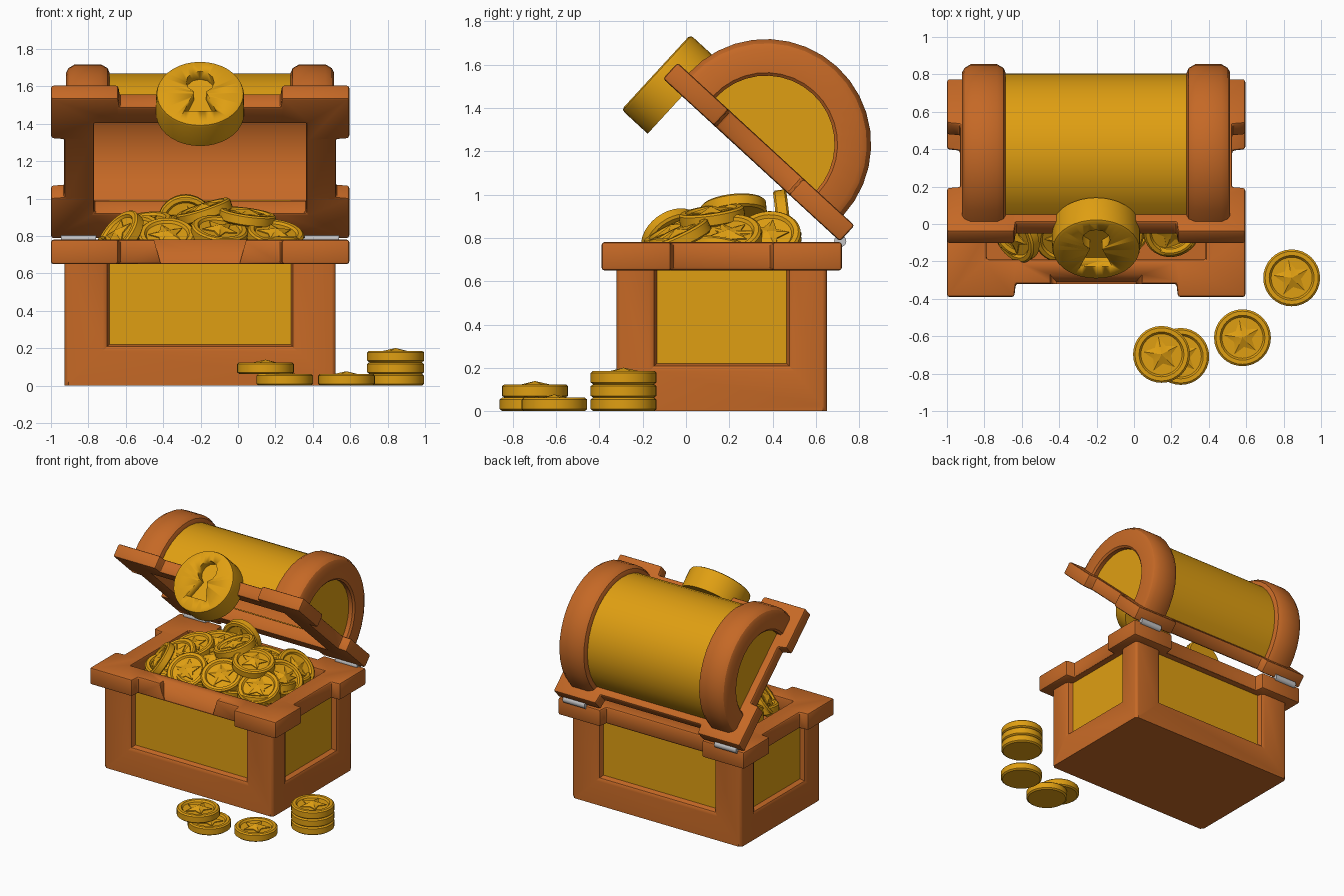
import bpy, bmesh, math, random
from mathutils import Matrix, Vector

if "Cube" in bpy.data.objects:
    bpy.data.objects.remove(bpy.data.objects["Cube"])

random.seed(4)


def material(name, rgb):
    m = bpy.data.materials.new(name)
    m.diffuse_color = (*rgb, 1)
    m.use_nodes = True
    m.node_tree.nodes["Principled BSDF"].inputs["Base Color"].default_value = m.diffuse_color
    return m


WOOD = material("orange_wood", (0.56, 0.14, 0.019))
GOLD = material("gold", (0.74, 0.345, 0.006))
STEEL = material("light_steel", (0.55, 0.55, 0.56))

CX, CY = -0.2025, 0.165                       # chest centre
BASE = Matrix.Translation((CX, 0, 0))
# Lid parts are modelled closed, then swung open about the hinge
OPEN = (Matrix.Translation((CX, 0.707, 0.787)) @ Matrix.Rotation(math.radians(-42.6), 4, 'X')
        @ Matrix.Translation((0, -0.715, -0.78)))


def finish(bm, name, mats, matrix=Matrix(), bevel=0.0):
    bmesh.ops.remove_doubles(bm, verts=bm.verts, dist=1e-5)
    bmesh.ops.recalc_face_normals(bm, faces=bm.faces)
    if bevel:
        sharp = [e for e in bm.edges if e.calc_face_angle(0) > 0.5]
        bmesh.ops.bevel(bm, geom=sharp, offset=bevel, segments=2, profile=0.5, affect='EDGES')
    for f in bm.faces:
        f.smooth = True
    for e in bm.edges:
        e.smooth = e.calc_face_angle(0) < math.radians(32)
    bm.transform(matrix)
    me = bpy.data.meshes.new(name)
    bm.to_mesh(me)
    bm.free()
    for m in mats:
        me.materials.append(m)
    ob = bpy.data.objects.new(name, me)
    bpy.context.collection.objects.link(ob)
    return ob


def revolve(bm, profile, segs, sweep=2 * math.pi):
    """Spin a closed (x, radius) profile around the X axis."""
    full = sweep > 6
    rings = []
    for i in range(segs if full else segs + 1):
        a = sweep * i / segs
        rings.append([bm.verts.new((x, r * math.cos(a), r * math.sin(a))) for x, r in profile])
    n = len(profile)
    for i in range(segs):
        p, q = rings[i], rings[(i + 1) % len(rings)]
        for j in range(n):
            k = (j + 1) % n
            if profile[j][1] == 0 and profile[k][1] == 0:
                continue
            bm.faces.new((p[j], p[k], q[k], q[j]))


def arch(name, profile, mat):
    bm = bmesh.new()
    revolve(bm, profile, 18, math.pi)
    return finish(bm, name, [mat], OPEN @ Matrix.Translation((0, CY, 0.88)))


def cut(target, cutter):
    cutter.hide_render = True
    cutter.display_type = 'WIRE'
    mod = target.modifiers.new("cut", 'BOOLEAN')
    mod.operation = 'DIFFERENCE'
    mod.solver = 'EXACT'
    mod.object = cutter
    # apply the cut so that the cutter can go
    dg = bpy.context.evaluated_depsgraph_get()
    me = bpy.data.meshes.new_from_object(target.evaluated_get(dg))
    target.modifiers.clear()
    target.data = me
    bpy.data.objects.remove(cutter)


def rim(name, z0, z1, iw, matrix):
    """Rectangular ring with protruding corner blocks."""
    hw, hd, ih, step = 0.7975, 0.555, 0.355, 0.07
    lx, ly = hw - 0.36, hd - 0.32
    quarter = [((lx - 0.008, hd - step), (lx - 0.008, ih)), ((lx, hd), (lx - 0.008, ih)),
               ((hw, hd), (iw, ih)),
               ((hw, ly), (iw, ly - 0.008)), ((hw - step, ly - 0.008), (iw, ly - 0.008))]
    pts = []
    for sx, sy in ((1, 1), (1, -1), (-1, -1), (-1, 1)):
        q = [tuple((sx * x, sy * y) for x, y in pair) for pair in quarter]
        pts += q if sx * sy > 0 else q[::-1]
    bm = bmesh.new()
    cols = [[bm.verts.new((p[0], p[1] + CY, z)) for p, z in
             ((o, z0), (o, z1), (i, z1), (i, z0))] for o, i in pts]
    for a, b in zip(cols, cols[1:] + cols[:1]):
        for j in range(4):
            k = (j + 1) % 4
            bm.faces.new((a[j], a[k], b[k], b[j]))
    return finish(bm, name, [WOOD], matrix, 0.013)


# Chest body: wooden frame with recessed gold panels on four sides
bm = bmesh.new()
HW, HD, TOP = 0.725, 0.485, 0.655
for turn in range(4):
    w, d, edge = (HW, HD, 0.24) if turn % 2 == 0 else (HD, HW, 0.185)
    rot = Matrix.Rotation(turn * math.pi / 2, 4, 'Z')
    steps = [(w, 0, 0)] + [(w - edge + g, 0.22 - g, dep)
                           for g, dep in ((0.035, 0), (0.012, 0.012), (0, 0.045))]
    loops = [[bm.verts.new(rot @ Vector((x, -d + dep, z)))
              for x, z in ((-s, TOP), (-s, low), (s, low), (s, TOP))] for s, low, dep in steps]
    for a, b in zip(loops, loops[1:]):
        for j in range(3):
            bm.faces.new((a[j], a[j + 1], b[j + 1], b[j]))
    bm.faces.new(loops[-1]).material_index = 1
for z in (0, TOP):
    bm.faces.new([bm.verts.new((x * HW, y * HD, z)) for x, y in ((-1, -1), (1, -1), (1, 1), (-1, 1))])
bmesh.ops.remove_doubles(bm, verts=bm.verts, dist=1e-5)
posts = [e for e in bm.edges if all(abs(v.co.x) > HW - 1e-4 and abs(v.co.y) > HD - 1e-4 for v in e.verts)
         and abs(e.verts[0].co.z - e.verts[1].co.z) > 0.5]
bmesh.ops.bevel(bm, geom=posts, offset=0.02, segments=3, profile=0.5, affect='EDGES')
finish(bm, "chest_body", [WOOD, GOLD], BASE @ Matrix.Translation((0, CY, 0)))

# Rim of the body, with a sloping notch for the lock
body_rim = rim("body_rim", 0.65, 0.78, 0.585, BASE)
bm = bmesh.new()
for z, w, y in ((0.80, 0.252, -0.263), (0.63, 0.205, -0.319)):
    for s in (-1, 1):
        bm.verts.new((s * w, y, z))
        bm.verts.new((s * w, -0.36, z))
bmesh.ops.convex_hull(bm, input=bm.verts)
cut(body_rim, finish(bm, "notch_cutter", [WOOD], BASE))

# Lid: rim, inner lining, gold barrel, end bands and end panels
rim("lid_rim", 0.78, 0.88, 0.567, OPEN)
arch("lid_lining", [(-0.6, 0), (-0.6, 0.41), (0.6, 0.41), (0.6, 0),
                    (0.567, 0), (0.567, 0.358), (-0.567, 0.358), (-0.567, 0)], WOOD)
arch("lid_barrel", [(-0.5, 0.405), (-0.5, 0.435), (0.5, 0.435), (0.5, 0.405)], GOLD)
band = [(0.484, 0.40), (0.484, 0.44), (0.495, 0.465), (0.53, 0.485), (0.67, 0.485),
        (0.704, 0.465), (0.717, 0.44), (0.717, 0.33), (0.705, 0.316), (0.61, 0.316), (0.61, 0.40)]
for side, s in (("left", -1), ("right", 1)):
    arch("lid_band_" + side, [(s * x, r) for x, r in band], WOOD)
    arch("lid_end_panel_" + side, [(s * 0.62, 0), (s * 0.62, 0.33), (s * 0.672, 0.33), (s * 0.672, 0)], GOLD)
    # Hinge pins at the back
    bm = bmesh.new()
    revolve(bm, [(-0.093, 0), (-0.093, 0.028), (0.093, 0.028), (0.093, 0)], 16)
    finish(bm, "hinge_" + side, [STEEL], BASE @ Matrix.Translation((s * 0.65, 0.712, 0.785)))

# Round lock with a keyhole
bm = bmesh.new()
revolve(bm, [(0, 0), (0, 0.235), (0.145, 0.235), (0.158, 0.231), (0.164, 0.219), (0.164, 0)], 36)
lock = finish(bm, "lock", [GOLD], OPEN @ Matrix.Translation((0, -0.27, 0.78)) @ Matrix.Rotation(-math.pi / 2, 4, 'Z'))
outline = [(0.075 * math.cos(math.radians(a)), 0.08 + 0.078 * math.sin(math.radians(a)))
           for a in range(-65, 246, 31)]
outline += [(-0.085, -0.13), (0.085, -0.13)]
bm = bmesh.new()
face = bm.faces.new([bm.verts.new((x, -0.37, 0.78 + z)) for x, z in outline])
ext = bmesh.ops.extrude_face_region(bm, geom=[face])
bmesh.ops.translate(bm, vec=(0, -0.12, 0), verts=[v for v in ext["geom"] if isinstance(v, bmesh.types.BMVert)])
if face.is_valid and len([f for f in bm.faces if len(f.verts) > 4]) < 2:
    bm.faces.new([v for v in bm.verts][:len(outline)])
cut(lock, finish(bm, "keyhole_cutter", [GOLD], OPEN))

# Coin: raised edge and a faceted star
bm = bmesh.new()
revolve(bm, [(-0.031, 0), (-0.031, 0.14), (-0.022, 0.152), (0.022, 0.152), (0.031, 0.142),
             (0.031, 0.12), (0.018, 0.11), (0.018, 0)], 32)
bm.transform(Matrix.Rotation(-math.pi / 2, 4, 'Y'))
star = []
for i in range(10):
    r, a = (0.098 if i % 2 == 0 else 0.05), math.radians(100 + 36 * i)
    star.append([bm.verts.new((r * math.cos(a), r * math.sin(a), z)) for z in (0.016, 0.024)])
peak = bm.verts.new((0, 0, 0.046))
for a, b in zip(star, star[1:] + star[:1]):
    bm.faces.new((a[0], b[0], b[1], a[1]))
    bm.faces.new((a[1], b[1], peak))
first = finish(bm, "coin", [GOLD])
coin_mesh = first.data
bpy.data.objects.remove(first)


def coin(name, x, y, z, rx=0, ry=0, rz=0):
    ob = bpy.data.objects.new(name, coin_mesh)
    ob.matrix_world = (Matrix.Translation((x, y, z)) @ Matrix.Rotation(math.radians(ry), 4, 'Y')
                       @ Matrix.Rotation(math.radians(rx), 4, 'X') @ Matrix.Rotation(math.radians(rz), 4, 'Z'))
    bpy.context.collection.objects.link(ob)


# Loose coins on the ground
for x, y, z in ((0.843, -0.288, 0.031), (0.843, -0.288, 0.093), (0.843, -0.288, 0.155),
                (0.58, -0.608, 0.031), (0.25, -0.708, 0.031), (0.147, -0.697, 0.093)):
    coin("ground_coin", x, y, z)

# Coin pile in the chest: visible coins, then a filler layer
for c in ((-0.63, -0.06, 0.80, 25, -50), (-0.38, -0.07, 0.79, 35, 0), (-0.10, -0.05, 0.82, 25, 8),
          (0.20, -0.03, 0.80, 25, 8), (0.05, 0.12, 0.90, 8, 8), (0.24, 0.20, 0.80, 8, 35),
          (0.22, 0.38, 0.80, 5, 45), (-0.18, 0.22, 0.93, 6, -18), (-0.28, 0.45, 0.87, 97, 0),
          (-0.50, 0.17, 0.86, 15, -8), (-0.56, 0.06, 0.81, 30, -15), (-0.30, 0.13, 0.83, 15, 0),
          (-0.56, 0.36, 0.81, -10, -12), (-0.02, 0.38, 0.82, -8, 10), (0.12, 0.26, 0.83, 0, 12),
          (-0.38, 0.30, 0.87, 5, 0), (-0.07, 0.14, 0.84, 5, 0)):
    coin("pile_coin", *c, random.uniform(0, 72))
for i in range(4):
    for y in (-0.02, 0.17, 0.35):
        coin("filler_coin", -0.6 + 0.265 * i, y, 0.745, random.uniform(-12, 12),
             random.uniform(-12, 12), random.uniform(0, 72))
